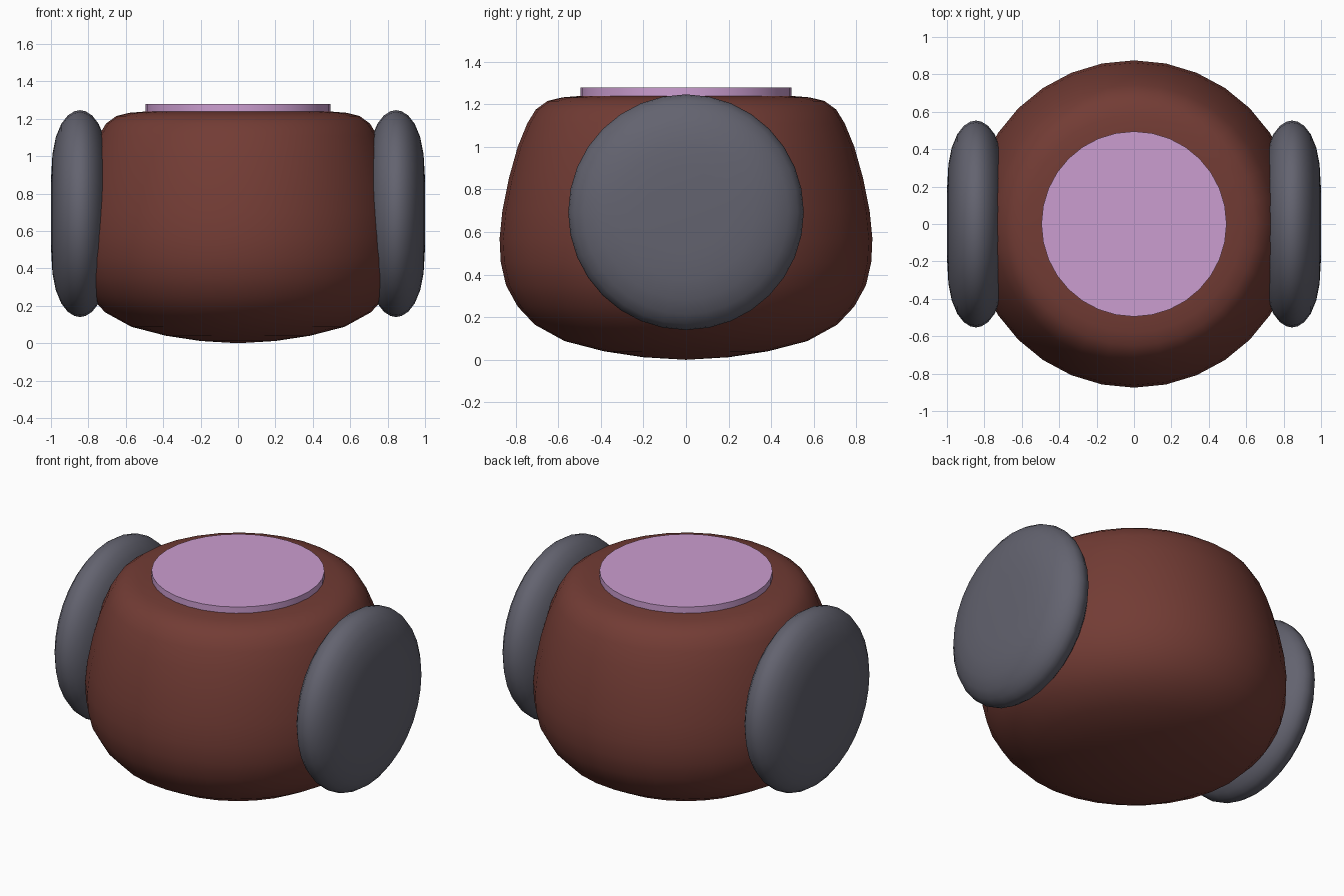
import bpy, bmesh, math
from mathutils import Matrix

if "Cube" in bpy.data.objects:
    bpy.data.objects.remove(bpy.data.objects["Cube"])


def material(name, color):
    m = bpy.data.materials.new(name)
    m.diffuse_color = (*color, 1)
    m.use_nodes = True
    m.node_tree.nodes["Principled BSDF"].inputs["Base Color"].default_value = m.diffuse_color
    return m


def lathe(name, profile, mat, segments=32, matrix=None, angle=40):
    """Spin (radius, height) points, both ends on the axis, around z."""
    bm = bmesh.new()
    verts = [bm.verts.new((r, 0, z)) for r, z in profile]
    edges = [bm.edges.new(pair) for pair in zip(verts, verts[1:])]
    bmesh.ops.spin(bm, geom=verts + edges, cent=(0, 0, 0), axis=(0, 0, 1),
                   angle=math.tau, steps=segments)
    bmesh.ops.remove_doubles(bm, verts=bm.verts, dist=1e-4)
    if matrix is not None:
        bm.transform(matrix)
    bmesh.ops.recalc_face_normals(bm, faces=bm.faces)
    me = bpy.data.meshes.new(name)
    bm.to_mesh(me)
    bm.free()
    me.materials.append(mat)
    ob = bpy.data.objects.new(name, me)
    bpy.context.collection.objects.link(ob)
    bpy.ops.object.select_all(action='DESELECT')
    ob.select_set(True)
    bpy.context.view_layer.objects.active = ob
    bpy.ops.object.shade_smooth_by_angle(angle=math.radians(angle))
    return ob


brown = material("brown", (0.17, 0.045, 0.035))
slate = material("slate", (0.125, 0.125, 0.16))
pink = material("pink", (0.60, 0.34, 0.63))

# Rounded pot-shaped body
body = [(0, 0.0), (0.2, 0.012), (0.385, 0.04), (0.57, 0.088), (0.71, 0.165),
        (0.79, 0.25), (0.845, 0.35), (0.87, 0.46), (0.875, 0.57),
        (0.862, 0.70), (0.832, 0.85), (0.79, 1.0), (0.745, 1.11),
        (0.705, 1.175), (0.65, 1.215), (0.58, 1.232), (0.48, 1.24), (0, 1.24)]
lathe("body", body, brown)

# Thin disc on top
lathe("top_disc", [(0, 1.23), (0.495, 1.23), (0.495, 1.278), (0, 1.278)], pink)

# Domed side discs, mirrored left and right
half = [(0, 0.155), (0.2, 0.154), (0.32, 0.147), (0.41, 0.129),
        (0.48, 0.1), (0.525, 0.065), (0.547, 0.03)]
disc = half + [(0.553, 0)] + [(r, -h) for r, h in reversed(half)]
for side, name in ((1, "right_side_disc"), (-1, "left_side_disc")):
    place = Matrix.Translation((side * 0.845, 0, 0.693)) @ Matrix.Rotation(math.pi / 2, 4, 'Y')
    lathe(name, disc, slate, matrix=place)
